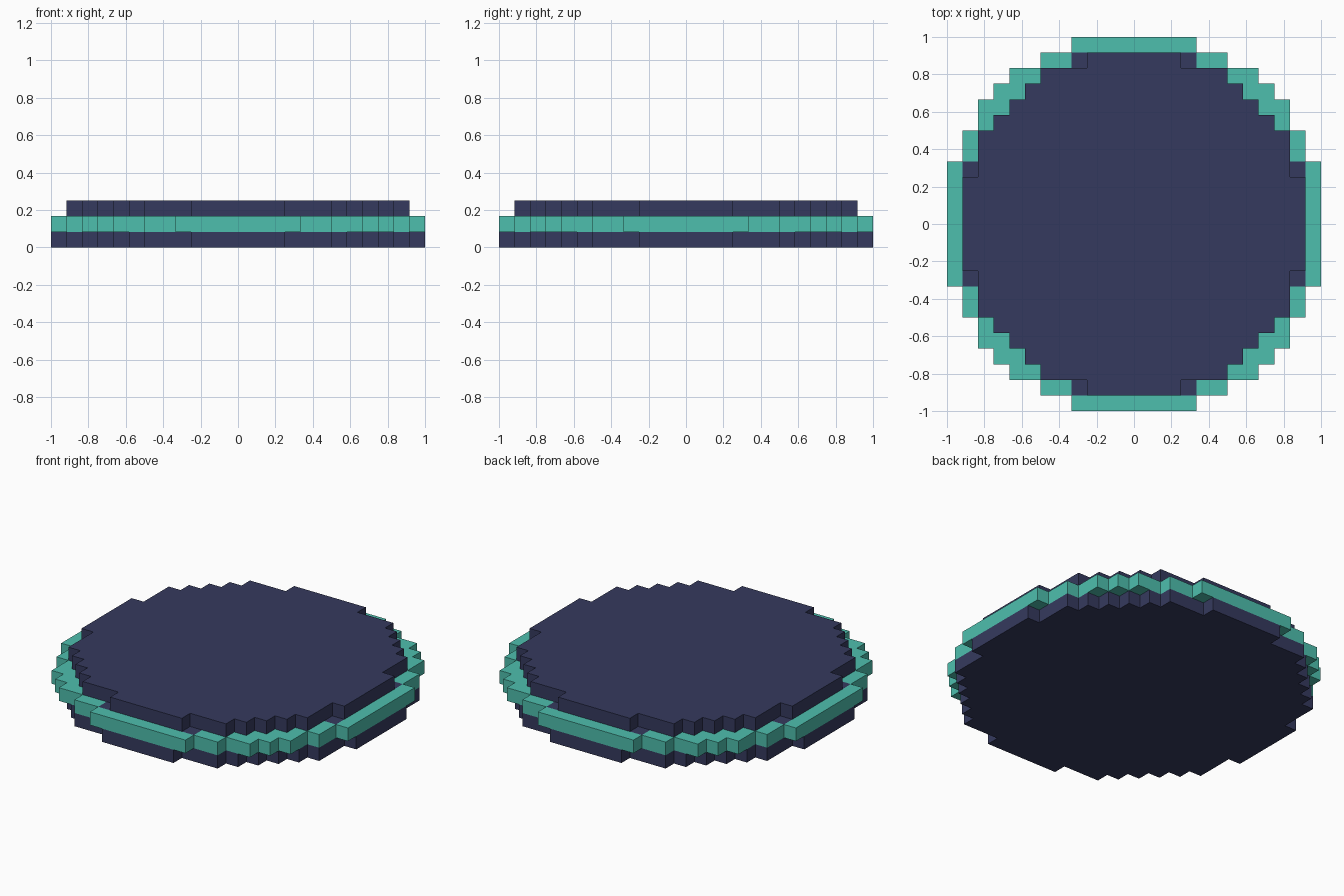
import bpy, bmesh

U = 1 / 12  # edge of one block

cube = bpy.data.objects.get("Cube")
if cube:
    bpy.data.objects.remove(cube, do_unlink=True)


def material(name, colour):
    m = bpy.data.materials.new(name)
    m.use_nodes = True
    m.diffuse_color = colour
    m.node_tree.nodes["Principled BSDF"].inputs["Base Color"].default_value = colour
    return m


navy = material("navy", (0.036, 0.042, 0.112, 1))
teal = material("teal", (0.076, 0.521, 0.423, 1))


def disc(half_widths):
    """Block cells of a stepped disc; one half width per row, from the middle outwards."""
    return {(x, y) for row, w in enumerate(half_widths)
            for y in (row, -row - 1) for x in range(-w, w)}


def layer(name, cells, level, mat):
    """One-block-thick slab covering the cells, with only its outer faces."""
    bm = bmesh.new()
    low, high = level, level + 1

    def quad(*points):
        bm.faces.new([bm.verts.new([c * U for c in p]) for p in points])

    for x, y in sorted(cells):
        ring = [(x, y), (x + 1, y), (x + 1, y + 1), (x, y + 1)]
        quad(*[(*p, high) for p in ring])
        quad(*[(*p, low) for p in reversed(ring)])
        beside = [(x, y - 1), (x + 1, y), (x, y + 1), (x - 1, y)]
        for i, cell in enumerate(beside):
            if cell not in cells:
                a, b = ring[i], ring[(i + 1) % 4]
                quad((*a, low), (*b, low), (*b, high), (*a, high))
    bmesh.ops.remove_doubles(bm, verts=bm.verts[:], dist=U / 100)
    mesh = bpy.data.meshes.new(name)
    bm.to_mesh(mesh)
    bm.free()
    mesh.materials.append(mat)
    bpy.context.collection.objects.link(bpy.data.objects.new(name, mesh))


# Stepped outlines
base = disc([12] * 3 + [11] * 3 + [10, 9, 8, 7, 6, 3])
rim = disc([12] * 4 + [11] * 2 + [10] * 2 + [9, 8, 6, 4])
core = disc([11] * 4 + [10] * 2 + [9, 8, 7, 6, 4])
top = disc([11] * 3 + [10] * 3 + [9, 8, 7, 6, 3])

# Stacked layers
layer("base_plate", base, 0, navy)
layer("rim_band", rim - core, 1, teal)
layer("core_plate", core, 1, navy)
layer("top_plate", top, 2, navy)
